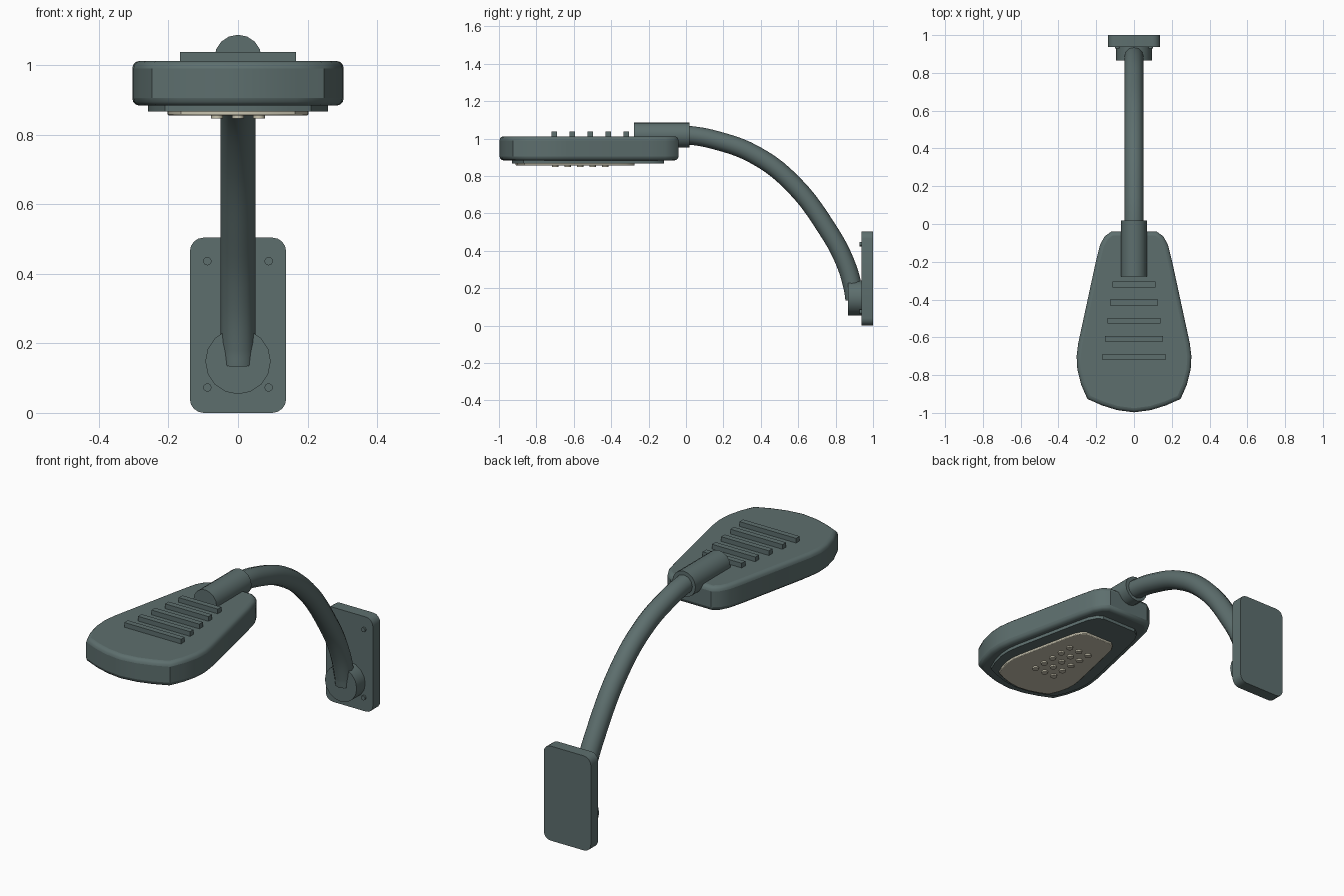
import bpy, bmesh, math
from mathutils import Matrix, Vector

cube = bpy.data.objects.get("Cube")
if cube:
    bpy.data.objects.remove(cube, do_unlink=True)


def material(name, colour, rough):
    m = bpy.data.materials.new(name)
    m.use_nodes = True
    m.diffuse_color = (*colour, 1)
    bsdf = next(n for n in m.node_tree.nodes if n.type == 'BSDF_PRINCIPLED')
    bsdf.inputs["Base Color"].default_value = (*colour, 1)
    bsdf.inputs["Roughness"].default_value = rough
    return m


METAL = material("slate green metal", (0.11, 0.158, 0.155), 0.5)
LENS = material("warm cream lens", (0.58, 0.55, 0.43), 0.4)


def finish(obj, mat, bevel=0, segments=3, smooth=True):
    obj.data.materials.clear()
    obj.data.materials.append(mat)
    if bevel:
        b = obj.modifiers.new("Bevel", 'BEVEL')
        b.width, b.segments = bevel, segments
        b.limit_method, b.angle_limit = 'ANGLE', math.radians(50)
    if smooth:
        bpy.ops.object.select_all(action='DESELECT')
        obj.select_set(True)
        bpy.context.view_layer.objects.active = obj
        bpy.ops.object.shade_smooth_by_angle(angle=math.radians(35))
    return obj


def mesh_object(name, bm):
    bmesh.ops.recalc_face_normals(bm, faces=bm.faces)
    me = bpy.data.meshes.new(name)
    bm.to_mesh(me)
    bm.free()
    obj = bpy.data.objects.new(name, me)
    bpy.context.collection.objects.link(obj)
    return obj


def slab(name, points, z0, z1):
    """Extrude a flat outline upward from z0 to z1."""
    bm = bmesh.new()
    face = bm.faces.new([bm.verts.new((x, y, z0)) for x, y in points])
    new = bmesh.ops.extrude_face_region(bm, geom=[face])["geom"]
    verts = [v for v in new if isinstance(v, bmesh.types.BMVert)]
    bmesh.ops.translate(bm, vec=(0, 0, z1 - z0), verts=verts)
    return mesh_object(name, bm)


def box(name, centre, size):
    bm = bmesh.new()
    bmesh.ops.create_cube(bm, size=1, matrix=Matrix.Translation(centre) @ Matrix.Diagonal((*size, 1)))
    return mesh_object(name, bm)


def cylinder(name, centre, radius, depth, sides, along_y=True, top=1.0):
    bm = bmesh.new()
    turn = Matrix.Rotation(math.pi / 2, 4, 'X') if along_y else Matrix()
    bmesh.ops.create_cone(bm, cap_ends=True, segments=sides, radius1=radius, radius2=radius * top,
                          depth=depth, matrix=Matrix.Translation(centre) @ turn)
    return mesh_object(name, bm)


# Teardrop outline shared by the lamp head, gasket and lens
half = [(0.12, -0.04), (0.155, -0.065), (0.18, -0.11), (0.2, -0.19), (0.295, -0.63),
        (0.304, -0.7), (0.3, -0.77), (0.28, -0.85), (0.247, -0.926), (0.17, -0.96), (0.09, -0.985)]
outline = half + [(0, -0.997)] + [(-x, y) for x, y in reversed(half)]


def scaled(s, centre):
    return [(x * s, centre + (y + 0.518) * s) for x, y in outline]


# Lamp head
finish(slab("lamp_head", outline, 0.883, 1.012), METAL, 0.022)
finish(slab("lens_gasket", scaled(0.85, -0.523), 0.866, 0.9), METAL)
finish(slab("lens", scaled(0.665, -0.592), 0.855, 0.88), LENS, 0.004, 2)
for row in range(5):
    for col in (-1, 0, 1):
        finish(cylinder("light_emitter", (col * 0.06, -0.7 + row * 0.067, 0.854), 0.017, 0.014, 12,
                        False), LENS)

# Cooling fins, widening toward the front
for i in range(5):
    finish(box("cooling_fin", (0, -0.32 - i * 0.096, 1.018), (0.23 + i * 0.026, 0.03, 0.038)),
           METAL, smooth=False)

# Socket that holds the arm
finish(cylinder("arm_socket", (0, -0.13, 1.019), 0.068, 0.295, 16), METAL)

# Curved arm
path = [(-0.05, 1.019), (0.02, 1.017), (0.163, 0.99), (0.366, 0.914), (0.564, 0.765),
        (0.757, 0.513), (0.85, 0.34), (0.895, 0.19), (0.902, 0.14)]
curve = bpy.data.curves.new("arm", 'CURVE')
curve.dimensions = '3D'
curve.bevel_depth, curve.bevel_resolution = 0.05, 4
curve.resolution_u = 5
curve.use_fill_caps = True
spline = curve.splines.new('BEZIER')
spline.bezier_points.add(len(path) - 1)
for p, (y, z) in zip(spline.bezier_points, path):
    p.co = (0, y, z)
    p.handle_left_type = p.handle_right_type = 'AUTO'
arm = bpy.data.objects.new("arm", curve)
bpy.context.collection.objects.link(arm)
bpy.ops.object.select_all(action='DESELECT')
arm.select_set(True)
bpy.context.view_layer.objects.active = arm
bpy.ops.object.convert(target='MESH')
finish(bpy.context.view_layer.objects.active, METAL)

# Wall plate with rounded corners, boss and bolts
bm = bmesh.new()
bmesh.ops.create_cube(bm, size=1, matrix=Matrix.Translation((0, 0.969, 0.252))
                      @ Matrix.Diagonal((0.277, 0.062, 0.504, 1)))
edges = [e for e in bm.edges if abs((e.verts[0].co - e.verts[1].co).y) > 0.05]
bmesh.ops.bevel(bm, geom=edges, offset=0.04, segments=4, profile=0.5, affect='EDGES')
finish(mesh_object("wall_plate", bm), METAL)
finish(cylinder("arm_boss", (0, 0.905, 0.148), 0.094, 0.078, 16), METAL)
for x in (-0.088, 0.088):
    for z in (0.073, 0.436):
        finish(cylinder("bolt", (x, 0.936, z), 0.012, 0.016, 12), METAL)
